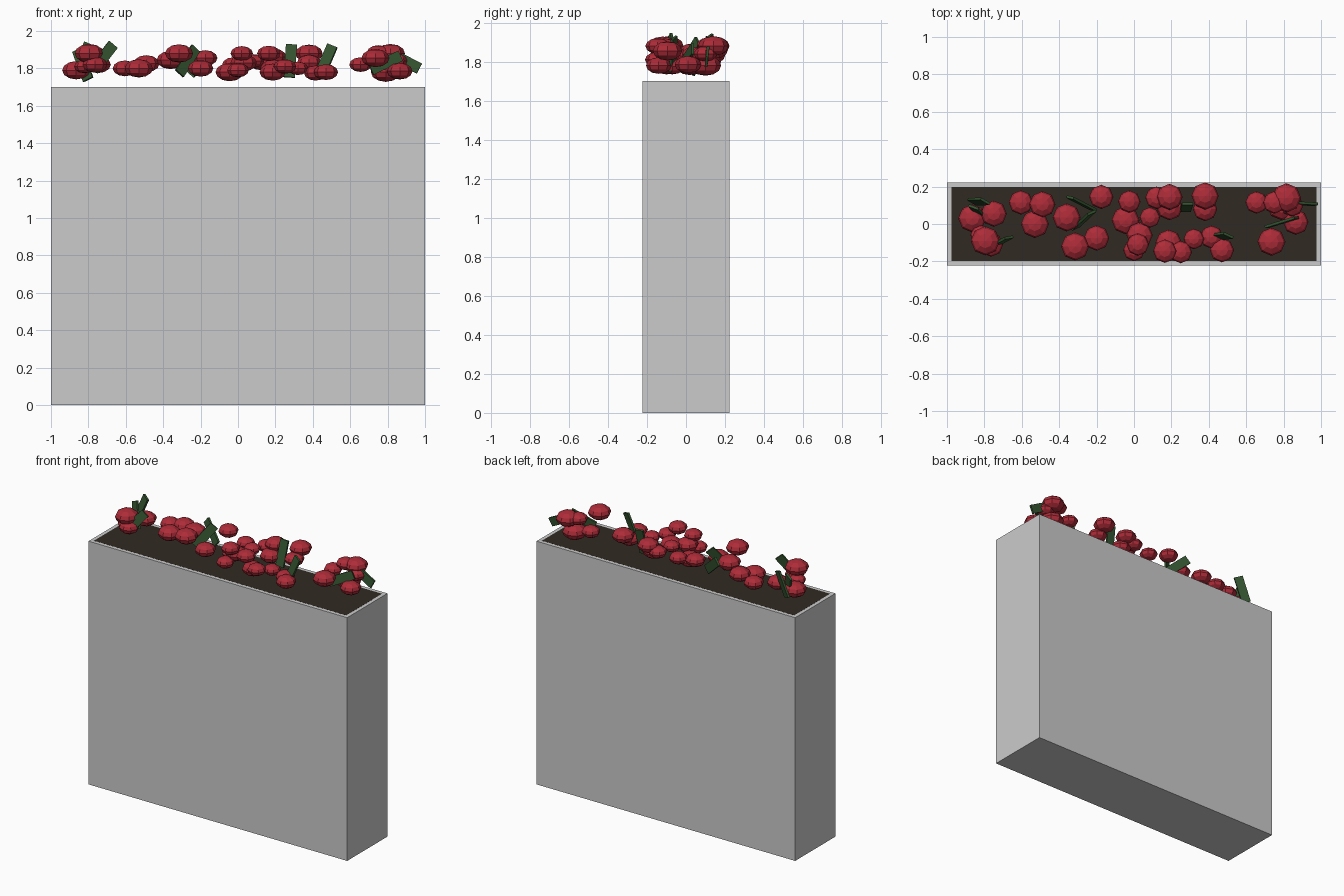
import bpy, bmesh
from math import radians
from mathutils import Matrix, Euler

def material(name, rgb):
    m = bpy.data.materials.new(name)
    m.diffuse_color = (*rgb, 1)
    return m

def finish(bm, name, mat=None):
    me = bpy.data.meshes.new(name)
    bm.to_mesh(me)
    bm.free()
    ob = bpy.data.objects.new(name, me)
    bpy.context.collection.objects.link(ob)
    if mat:
        me.materials.append(mat)
    return ob

def box(name, loc, size, mat=None, rot=(0, 0, 0)):
    bm = bmesh.new()
    m = Matrix.LocRotScale(loc, Euler(rot), size)
    bmesh.ops.create_cube(bm, size=1, matrix=m)
    return finish(bm, name, mat)

red = material("petal red", (0.42, 0.025, 0.04))
green = material("leaf green", (0.035, 0.09, 0.03))
brown = material("soil brown", (0.03, 0.023, 0.016))

# Tall planter with soil flush with its rim
box("planter", (0, 0, 0.85), (2, 0.445, 1.7))
box("soil", (0, 0, 1.6805), (1.95, 0.395, 0.04), brown)

# Flattened eight-sided blooms, grouped by cluster: x, y, z, radius
clusters = [
    [(-.865, .03, 1.79, .075), (-.795, -.09, 1.88, .078), (-.75, .055, 1.82, .07),
     (-.765, -.11, 1.82, .065), (-.82, -.06, 1.81, .055)],
    [(-.605, .115, 1.80, .065), (-.49, .105, 1.825, .07), (-.53, 0, 1.80, .075)],
    [(-.36, .035, 1.845, .075), (-.315, -.12, 1.88, .075), (-.2, -.075, 1.80, .068),
     (-.175, .145, 1.855, .065)],
    [(-.025, .12, 1.82, .06), (-.045, .02, 1.78, .075), (.085, .035, 1.84, .055),
     (0, -.14, 1.79, .058), (.03, -.06, 1.83, .07), (.02, -.11, 1.88, .06)],
    [(.12, .14, 1.83, .06), (.19, .145, 1.86, .07), (.165, -.145, 1.88, .063),
     (.185, -.1, 1.78, .07), (.19, .09, 1.80, .07), (.25, -.15, 1.81, .06),
     (.32, -.08, 1.80, .055)],
    [(.38, .15, 1.88, .073), (.38, .08, 1.83, .065), (.415, -.07, 1.775, .062),
     (.47, -.14, 1.78, .065)],
    [(.655, .115, 1.82, .06), (.735, -.095, 1.855, .075), (.815, .14, 1.88, .078),
     (.865, .01, 1.785, .068), (.79, .1, 1.78, .08), (.75, .115, 1.885, .06),
     (.845, .1, 1.84, .06)],
]
for cluster in clusters:
    for x, y, z, r in cluster:
        bm = bmesh.new()
        bmesh.ops.create_uvsphere(
            bm, u_segments=8, v_segments=6, radius=r,
            matrix=Matrix.Translation((x, y, z)) @ Matrix.Diagonal((1, 1, .65, 1)))
        finish(bm, "bloom", red)

# Thin leaves: x, y, z, lean, turn
leaves = [
    (-.83, .12, 1.85, 20, -30), (-.83, .06, 1.82, -25, -20), (-.72, -.1, 1.86, 40, 10),
    (-.28, .11, 1.83, -50, -12), (-.27, .02, 1.84, 40, 25),
    (.28, .09, 1.84, 4, 0), (.47, -.065, 1.84, 20, -25),
    (.79, .01, 1.83, 65, 4), (.89, .11, 1.84, -62, 10),
]
for x, y, z, lean, turn in leaves:
    box("leaf", (x, y, z), (.06, .014, .18), green,
        (radians(-12), radians(lean), radians(turn)))
